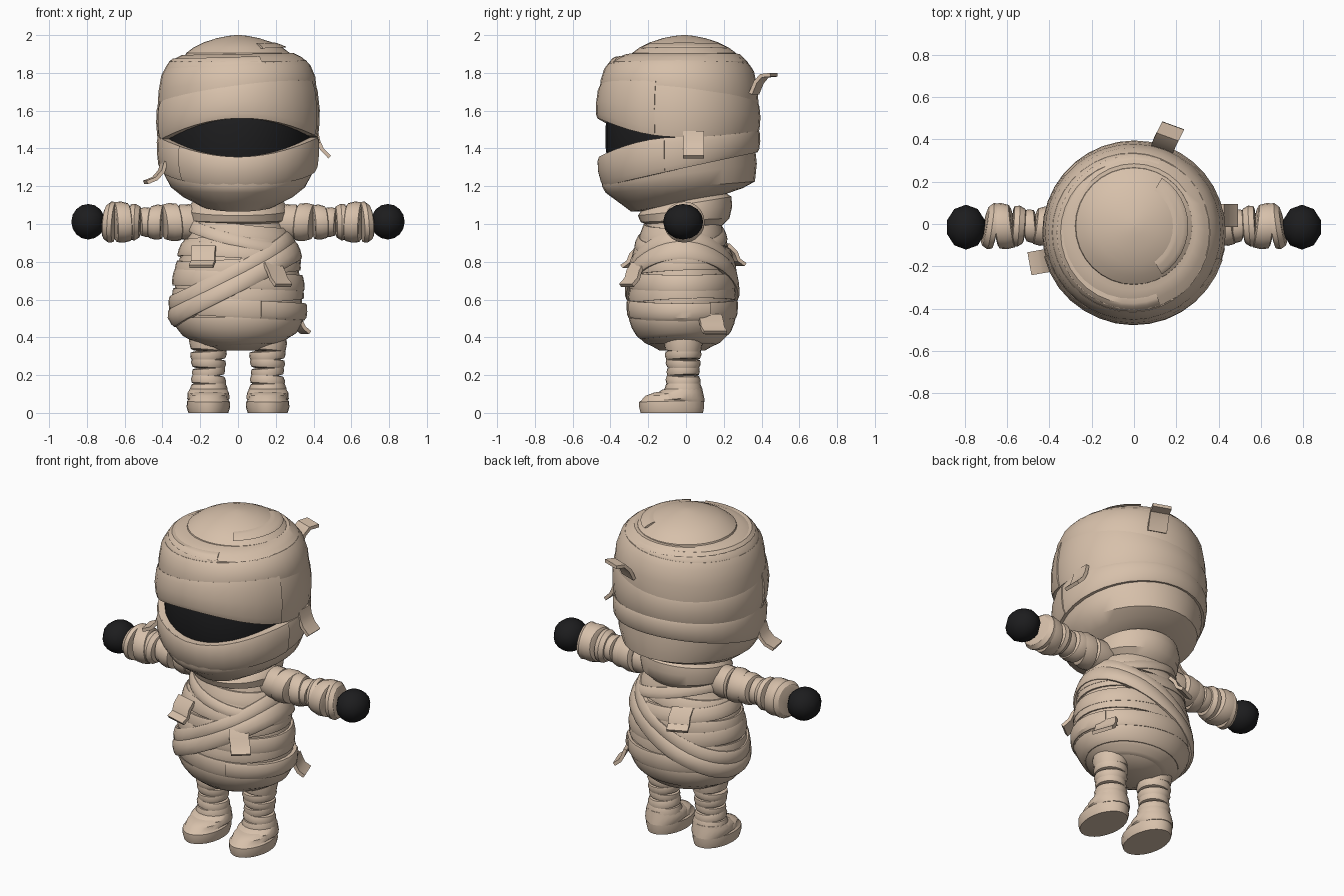
import bpy, bmesh, math
from mathutils import Vector, Matrix

if "Cube" in bpy.data.objects:
    bpy.data.objects.remove(bpy.data.objects["Cube"])


def material(name, rgb):
    m = bpy.data.materials.new(name)
    m.diffuse_color = (*rgb, 1)
    m.use_nodes = True
    m.node_tree.nodes["Principled BSDF"].inputs["Base Color"].default_value = m.diffuse_color
    return m


LINEN = material("linen", (0.68, 0.53, 0.405))
BLACK = material("black", (0.012, 0.012, 0.013))


def finish(name, bm, mat, angle=33):
    bmesh.ops.recalc_face_normals(bm, faces=bm.faces[:])
    me = bpy.data.meshes.new(name)
    bm.to_mesh(me)
    bm.free()
    me.materials.append(mat)
    ob = bpy.data.objects.new(name, me)
    bpy.context.collection.objects.link(ob)
    bpy.ops.object.select_all(action='DESELECT')
    ob.select_set(True)
    bpy.context.view_layer.objects.active = ob
    bpy.ops.object.shade_smooth_by_angle(angle=math.radians(angle))
    return ob


def skin(name, sections, mat=LINEN, loop=False, matrix=Matrix()):
    """Join closed cross-sections; loop them or cap both ends."""
    bm = bmesh.new()
    vs = [[bm.verts.new(matrix @ Vector(p)) for p in sec] for sec in sections]
    n, k = len(vs), len(vs[0])
    for i in range(n if loop else n - 1):
        a, b = vs[i], vs[(i + 1) % n]
        for j in range(k):
            bm.faces.new((a[j], a[(j + 1) % k], b[(j + 1) % k], b[j]))
    if not loop:
        bm.faces.new(vs[0])
        bm.faces.new(vs[-1])
    return finish(name, bm, mat)


def stack(name, rings, mat=LINEN, seg=32, matrix=Matrix()):
    """Stack of tilted ellipses: (z, rx, ry, cy, tilt in x, tilt in y)."""
    secs = []
    for z, rx, ry, cy, tx, ty in rings:
        sec = []
        for i in range(seg):
            a = 2 * math.pi * i / seg
            c, s = math.cos(a), math.sin(a)
            sec.append((rx * c, cy + ry * s, z + tx * c + ty * s))
        secs.append(sec)
    return skin(name, secs, mat, False, matrix)


def sample(profile, z):
    """Interpolated (rx, ry) of a profile at height z."""
    if z <= profile[0][0]:
        return profile[0][1:]
    for p, q in zip(profile, profile[1:]):
        if z <= q[0]:
            t = (z - p[0]) / (q[0] - p[0])
            return tuple(p[i] + (q[i] - p[i]) * t for i in (1, 2))
    return profile[-1][1:]


def wrap(name, profile, cy, lo, hi, lift, arc=None, seg=36):
    """Bandage following a body profile between two edge-height functions."""
    a0, a1 = arc or (0, 360)
    count = seg if not arc else max(4, int((a1 - a0) / 10)) + 1
    secs = []
    for i in range(count):
        a = math.radians(a0 + (a1 - a0) * i / (count if not arc else count - 1))
        c, s = math.cos(a), math.sin(a)
        z0, z1 = lo(c, s), hi(c, s)
        sec = []
        for t, f in ((0, None), (0, .7), (.15, .92), (.5, 1), (.85, .92), (1, .7), (1, None)):
            z = z0 + (z1 - z0) * t
            rx, ry = sample(profile, z)
            d = -0.025 if f is None else lift * f
            sec.append(((rx + d) * c, cy + (ry + d) * s, z))
        secs.append(sec)
    return skin(name, secs, LINEN, not arc)


def plane(z, tx=0, ty=0):
    return lambda c, s: z + tx * c + ty * s


def tab(name, facing, width, pts, thick=0.02):
    """Loose bandage end along a short path."""
    a = math.radians(facing)
    w = Vector((-math.sin(a), math.cos(a), 0)) * width / 2
    pts = [Vector(p) for p in pts]
    secs = []
    for i, p in enumerate(pts):
        t = pts[min(i + 1, len(pts) - 1)] - pts[max(i - 1, 0)]
        n = t.cross(w).normalized() * thick / 2
        secs.append([p + w + n, p - w + n, p - w - n, p + w - n])
    return skin(name, secs)


# Head
HEAD = [(z, r, r) for z, r in ((1.2, .37), (1.3, .39), (1.45, .4), (1.58, .405), (1.7, .395),
        (1.8, .38), (1.85, .355), (1.88, .33), (1.91, .285), (1.94, .24), (1.97, .165), (2, .02))]
HY = -0.04
stack("face", [(z, r, r, HY, 0, 0) for z, r in
               ((1.2, .33), (1.3, .372), (1.4, .385), (1.52, .385), (1.62, .36), (1.7, .3))], BLACK)
stack("jaw", [(1.1, .1, .1, -.03, 0, .03), (1.11, .21, .245, -.045, 0, .045),
              (1.15, .295, .325, -.025, 0, .04), (1.195, .355, .395, -.03, 0, .03),
              (1.26, .39, .41, -.035, 0, .06), (1.33, .4, .405, HY, 0, .08)])
stack("crown", [(1.74, .36, .36, HY, 0, 0), (1.8, .375, .375, HY, 0, 0), (1.86, .365, .365, HY, 0, 0),
                (1.88, .335, .335, -.03, .005, 0), (1.9, .295, .3, -.015, .005, 0)])
stack("dome", [(1.87, .285, .285, -.01, 0, 0), (1.905, .275, .275, -.01, 0, 0),
               (1.935, .235, .235, -.01, 0, 0), (1.962, .18, .18, -.01, 0, 0),
               (1.983, .115, .115, -.01, 0, 0), (1.996, .05, .05, -.01, 0, 0),
               (2.0, .01, .01, -.01, 0, 0)])
wrap("chin_band", HEAD, HY, plane(1.29, 0, .09),
     lambda c, s: 1.46 + (-.105 if s < 0 else .035) * s * s, .034)
brow_low = lambda c, s: 1.45 + .01 * c + (.11 if s < 0 else .03) * s * s
brow_high = plane(1.69, .055, -.045)
wrap("brow_band", HEAD, HY, brow_low, brow_high, .03)
wrap("brow_band_overlap", HEAD, HY, brow_low, brow_high, .036, (-165, -17))
wrap("chin_band_overlap", HEAD, HY, plane(1.29, 0, .09),
     lambda c, s: 1.46 - .105 * s * s, .041, (-137, -10))
wrap("forehead_band", HEAD, HY, plane(1.64, .055, -.045), plane(1.845, .022, 0), .026)
wrap("crown_band", HEAD, HY, plane(1.83, .03, 0), plane(1.885, .01, .0), .018, (70, 290))
wrap("dome_strip", HEAD, -.01, plane(1.925, .01, 0), plane(1.95, .01, 0), .012, (-60, 60))

# Neck
stack("neck", [(.99, .21, .19, 0, 0, 0), (1.02, .255, .235, -.005, 0, .01),
               (1.07, .262, .25, -.005, 0, .025), (1.105, .25, .24, 0, 0, .04),
               (1.14, .2, .2, 0, 0, .03)])

# Torso
BODY = [(.33, .11, .12), (.37, .22, .19), (.42, .295, .24), (.5, .335, .27), (.6, .34, .275),
        (.7, .33, .262), (.8, .315, .255), (.9, .28, .225), (.98, .245, .195), (1.08, .21, .18)]
BY = -0.02
stack("torso", [(z, rx, ry, BY, 0, 0) for z, rx, ry in BODY])
for i, (lo, hi, tx, ty, lift) in enumerate((
        (.36, .43, .01, .0, .008), (.40, .52, .008, .012, .016), (.505, .60, -.02, .0, .022),
        (.585, .68, .02, .01, .012), (.66, .745, -.015, .0, .020), (.735, .825, .02, .01, .014),
        (.81, .885, -.02, -.01, .022), (.875, .95, .03, .0, .014), (.935, 1.01, -.03, .01, .016))):
    wrap("torso_wrap_%d" % (i + 1), BODY, BY, plane(lo, tx, ty), plane(hi, tx, ty), lift)
wrap("waist_wrap_overlap", BODY, BY, plane(.51, -.02), plane(.6, -.02), .03, (-70, 30))
wrap("sash_lower", BODY, BY, plane(.635, .18), plane(.73, .18), .037)
wrap("sash_upper", BODY, BY, plane(.715, .18), plane(.795, .175), .029)
wrap("shoulder_wrap", BODY, BY, plane(.90, -.07, .02), plane(.96, -.07, .02), .026)

# Bands (start, end, radius at each end, tilt) along limbs
ARM = ((.2, .32, .085, .092, .0), (.31, .4, .098, .092, .02), (.395, .47, .09, .084, -.012),
       (.46, .52, .076, .072, .008), (.515, .575, .082, .094, -.006), (.57, .655, .1, .106, .014),
       (.65, .705, .106, .092, -.016))
LEG = ((.16, .09, .09, .098, .004), (.2, .15, .085, .09, -.006), (.24, .195, .085, .083, .006),
       (.285, .235, .09, .084, -.005), (.33, .28, .094, .089, .006), (.42, .325, .1, .095, -.008))


def limb(name, bands, matrix):
    for i, (a, b, ra, rb, t) in enumerate(bands):
        m, r = (a + b) / 2, max(ra, rb) + .003
        rings = [(a, ra - .012, ra - .012, 0, t, t / 2), (a + (b - a) * .08, ra, ra, 0, t, t / 2),
                 (m, r, r, 0, t, t / 2), (b - (b - a) * .08, rb, rb, 0, t, t / 2),
                 (b, rb - .012, rb - .012, 0, t, t / 2)]
        stack("%s_wrap_%d" % (name, i + 1), rings, seg=20, matrix=matrix)


for side, label in ((-1, "left"), (1, "right")):
    # Arms: local z runs outward along x
    limb(label + "_arm", ARM, Matrix(((0, 0, side, 0), (1, 0, 0, -.01), (0, 1, 0, 1.01), (0, 0, 0, 1))))
    # Hands
    bm = bmesh.new()
    bmesh.ops.create_uvsphere(bm, u_segments=10, v_segments=8, radius=1)
    bmesh.ops.transform(bm, verts=bm.verts[:], matrix=Matrix.Translation((side * .793, -.015, 1.012))
                        @ Matrix.Diagonal((.094, .106, .094, 1)))
    finish(label + "_hand", bm, BLACK, 50)
    # Legs and feet
    limb(label + "_leg", LEG, Matrix.Translation((side * .156, -.015, 0)))
    at = Matrix.Translation((side * .157, 0, 0))
    stack(label + "_foot", [(0, .106, .165, -.075, 0, 0), (.03, .115, .172, -.076, 0, 0),
                            (.062, .113, .172, -.076, 0, .004), (.07, .104, .163, -.074, 0, .004),
                            (.095, .1, .15, -.066, 0, .005), (.115, .085, .12, -.045, 0, .006)],
          seg=24, matrix=at)
    stack(label + "_instep_wrap", [(.06, .1, .12, -.02, 0, .0), (.075, .112, .132, -.035, 0, .002),
                                   (.105, .11, .125, -.035, 0, .004), (.128, .098, .105, -.02, 0, .005),
                                   (.135, .08, .085, -.015, 0, .005)], seg=24, matrix=at)

# Loose bandage ends
tab("head_back_tab", 70, .11, [(.135, .36, 1.69), (.145, .385, 1.75), (.16, .415, 1.785), (.185, .465, 1.79)])
tab("head_right_tab", 0, .11, [(.415, .04, 1.49), (.425, .04, 1.44), (.445, .04, 1.395), (.485, .04, 1.355)])
tab("head_left_tab", 190, .11, [(-.39, -.17, 1.33), (-.405, -.172, 1.28), (-.44, -.178, 1.24), (-.49, -.187, 1.22)])
tab("chest_tab", 255, .13, [(-.18, -.235, .88), (-.185, -.275, .84), (-.185, -.29, .80), (-.195, -.325, .775)])
tab("belly_tab", 308, .11, [(.18, -.25, .79), (.2, -.275, .75), (.215, -.285, .71), (.24, -.315, .675)])
tab("hip_tab", 20, .13, [(.305, .125, .52), (.315, .135, .48), (.33, .14, .45), (.36, .155, .425)])
tab("back_tab", 115, .12, [(-.12, .2, .89), (-.125, .24, .85), (-.13, .255, .81), (-.142, .29, .785)])
